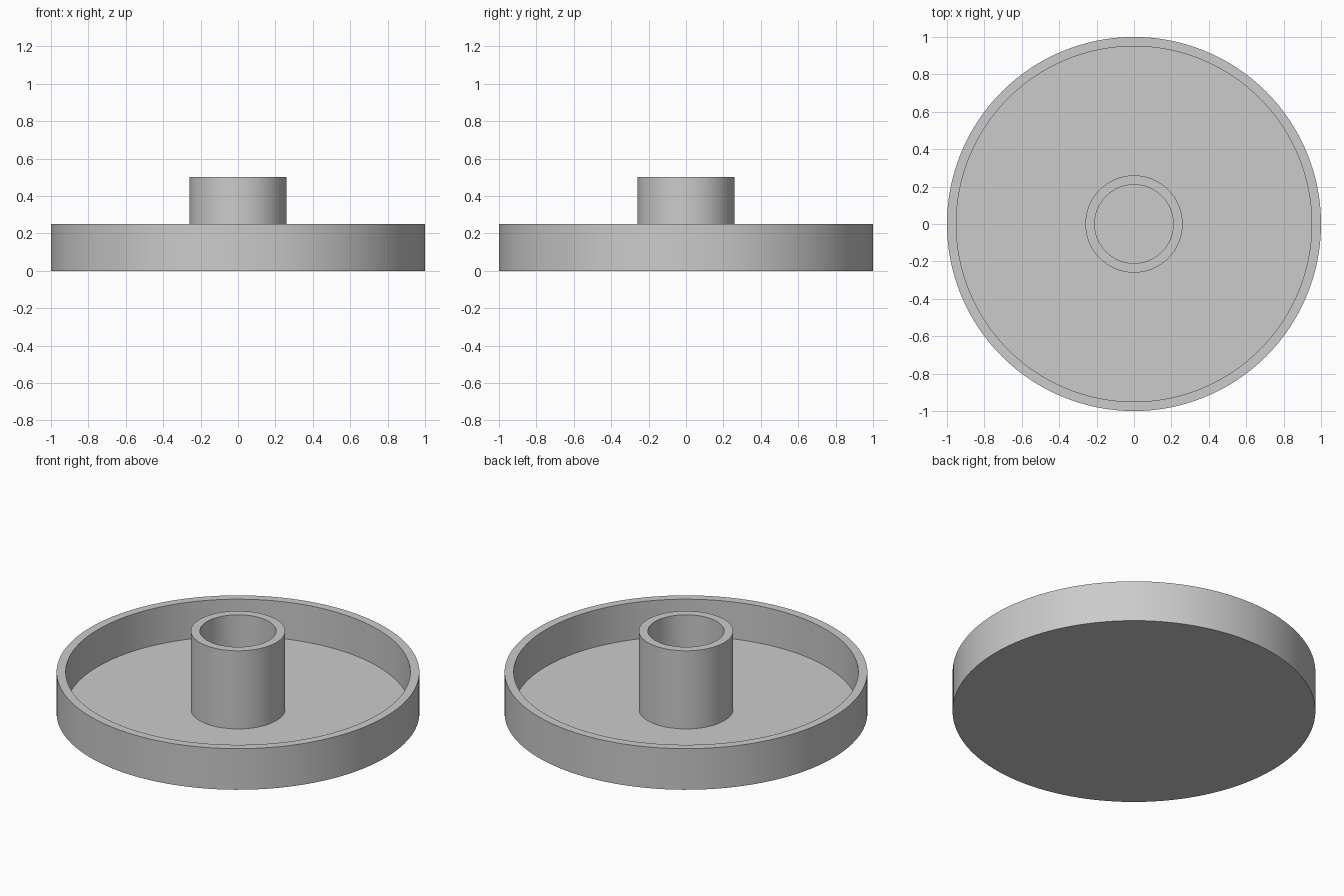
import bpy
import bmesh
from math import radians, tau

cube = bpy.data.objects.get("Cube")
if cube:
    bpy.data.objects.remove(cube, do_unlink=True)

SEGMENTS = 128
FLOOR_Z = 0.025

grey = bpy.data.materials.new("plain_grey")
grey.use_nodes = True
colour = (0.6, 0.6, 0.6, 1)
grey.diffuse_color = colour
grey.node_tree.nodes["Principled BSDF"].inputs["Base Color"].default_value = colour


def lathe(name, profile):
    """Spin an (r, z) profile, listed counter-clockwise, about the z axis."""
    bm = bmesh.new()
    verts = [bm.verts.new((r, 0, z)) for r, z in profile]
    edges = [bm.edges.new(pair) for pair in zip(verts, verts[1:])]
    bmesh.ops.spin(bm, geom=verts + edges, cent=(0, 0, 0), axis=(0, 0, 1),
                   angle=tau, steps=SEGMENTS, use_duplicate=False)
    bmesh.ops.remove_doubles(bm, verts=bm.verts, dist=0.0001)
    bmesh.ops.recalc_face_normals(bm, faces=bm.faces)
    mesh = bpy.data.meshes.new(name)
    bm.to_mesh(mesh)
    bm.free()
    mesh.materials.append(grey)
    obj = bpy.data.objects.new(name, mesh)
    bpy.context.collection.objects.link(obj)
    bpy.ops.object.select_all(action="DESELECT")
    obj.select_set(True)
    bpy.context.view_layer.objects.active = obj
    bpy.ops.object.shade_smooth_by_angle(angle=radians(30))
    return obj


# One-piece body: flat base, thin rim, floor and open hollow hub
lathe("dish_with_hub", [
    (0, 0), (1, 0), (1, 0.25), (0.95, 0.25), (0.95, FLOOR_Z),
    (0.26, FLOOR_Z), (0.26, 0.5), (0.21, 0.5), (0.21, FLOOR_Z), (0, FLOOR_Z),
])
